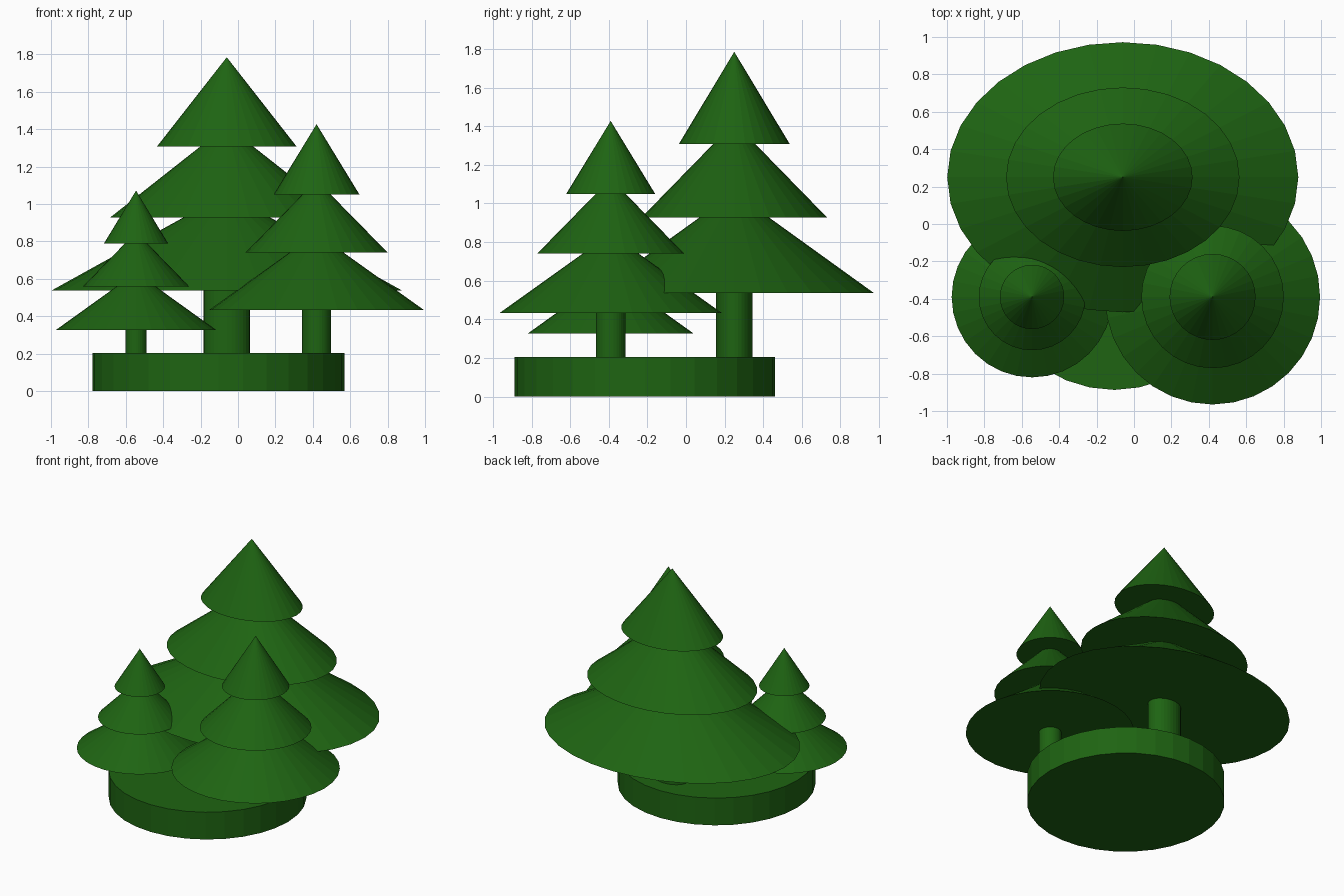
import bpy

if "Cube" in bpy.data.objects:
    bpy.data.objects.remove(bpy.data.objects["Cube"])

SIDES = 32
BASE_TOP = 0.205

green = bpy.data.materials.new("forest_green")
green.diffuse_color = (0.013, 0.127, 0.006, 1.0)
green.use_nodes = True
green.node_tree.nodes["Principled BSDF"].inputs["Base Color"].default_value = green.diffuse_color


def solid(name, x, y, z, height, r_bottom, r_top, stretch=1.0):
    """Vertical cylinder or cone standing on z, optionally wider along x."""
    bpy.ops.mesh.primitive_cone_add(
        vertices=SIDES, radius1=r_bottom, radius2=r_top, depth=height,
        location=(x, y, z + height / 2), rotation=(0, 0, 0))
    ob = bpy.context.object
    ob.name = name
    ob.scale.x = stretch
    ob.data.materials.append(green)
    return ob


def tree(name, x, y, trunk_r, tiers, tier_height, stretch=1.0):
    """Trunk plus three stacked cones, listed bottom to top as (z, radius)."""
    solid(name + "_trunk", x, y, BASE_TOP - 0.02,
          tiers[0][0] - BASE_TOP + 0.06, trunk_r, trunk_r, stretch)
    for label, grow, (z, r) in zip(("lower", "middle", "upper"),
                                   (1.09, 1.03, 1.0), tiers):
        solid(f"{name}_{label}_branches", x, y, z, tier_height * grow,
              r, 0.0, stretch)


# Round base
solid("base", -0.105, -0.213, 0.0, BASE_TOP, 0.674, 0.674)

# Three trees; the large one is widened sideways
tree("large_tree", -0.06, 0.25, 0.095,
     [(0.537, 0.722), (0.928, 0.48), (1.308, 0.287)], 0.477, 1.3)
tree("medium_tree", 0.42, -0.39, 0.077,
     [(0.433, 0.575), (0.74, 0.381), (1.05, 0.23)], 0.377)
tree("small_tree", -0.545, -0.39, 0.056,
     [(0.326, 0.43), (0.559, 0.285), (0.789, 0.172)], 0.283)
